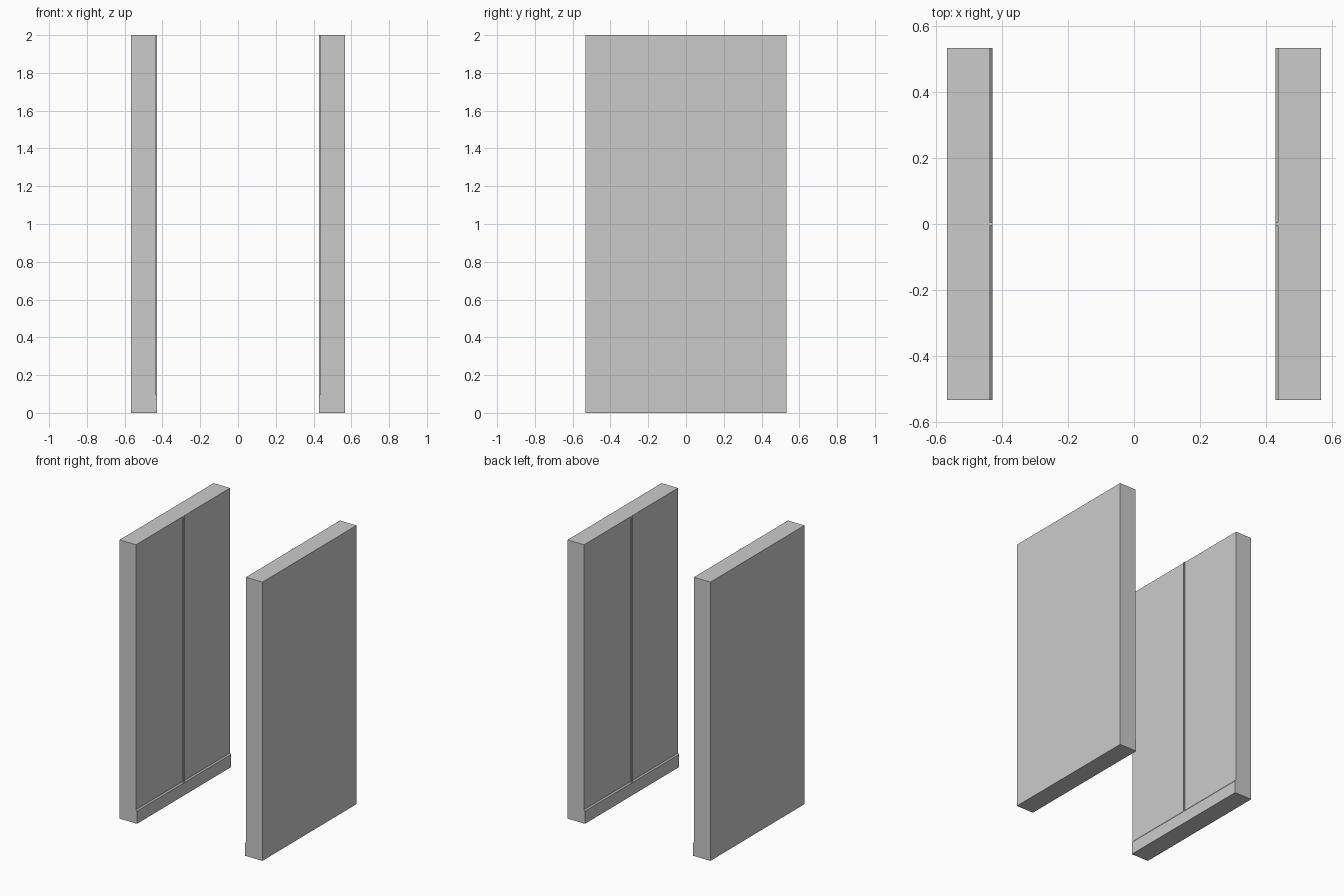
import bpy, bmesh

if "Cube" in bpy.data.objects:
    bpy.data.objects.remove(bpy.data.objects["Cube"])

OUT, FACE, STRIP, BASE = 0.567, 0.436, 0.429, 0.428   # distances from the centre plane
HALF_Y, TOP = 0.533, 2.0


def extrude_profile(name, profile, y0, y1):
    """Extrude an x-z profile along y."""
    bm = bmesh.new()
    face = bm.faces.new([bm.verts.new((x, y0, z)) for x, z in profile])
    ext = bmesh.ops.extrude_face_region(bm, geom=[face])
    verts = [v for v in ext["geom"] if isinstance(v, bmesh.types.BMVert)]
    bmesh.ops.translate(bm, verts=verts, vec=(0, y1 - y0, 0))
    bmesh.ops.recalc_face_normals(bm, faces=bm.faces)
    mesh = bpy.data.meshes.new(name)
    bm.to_mesh(mesh)
    bm.free()
    obj = bpy.data.objects.new(name, mesh)
    bpy.context.collection.objects.link(obj)


for side, s in (("left", -1), ("right", 1)):
    # Wall slab with a chamfered skirting along the foot of its inner face
    wall = [(OUT, 0), (OUT, TOP), (FACE, TOP), (FACE, 0.10), (BASE, 0.09), (BASE, 0)]
    extrude_profile(f"{side}_wall", [(s * x, z) for x, z in wall], -HALF_Y, HALF_Y)
    # Thin vertical cover strip over the panel joint
    strip = [(FACE + 0.004, 0.09), (FACE + 0.004, TOP), (STRIP, TOP), (STRIP, 0.09)]
    extrude_profile(f"{side}_joint_strip", [(s * x, z) for x, z in strip], -0.005, 0.005)
